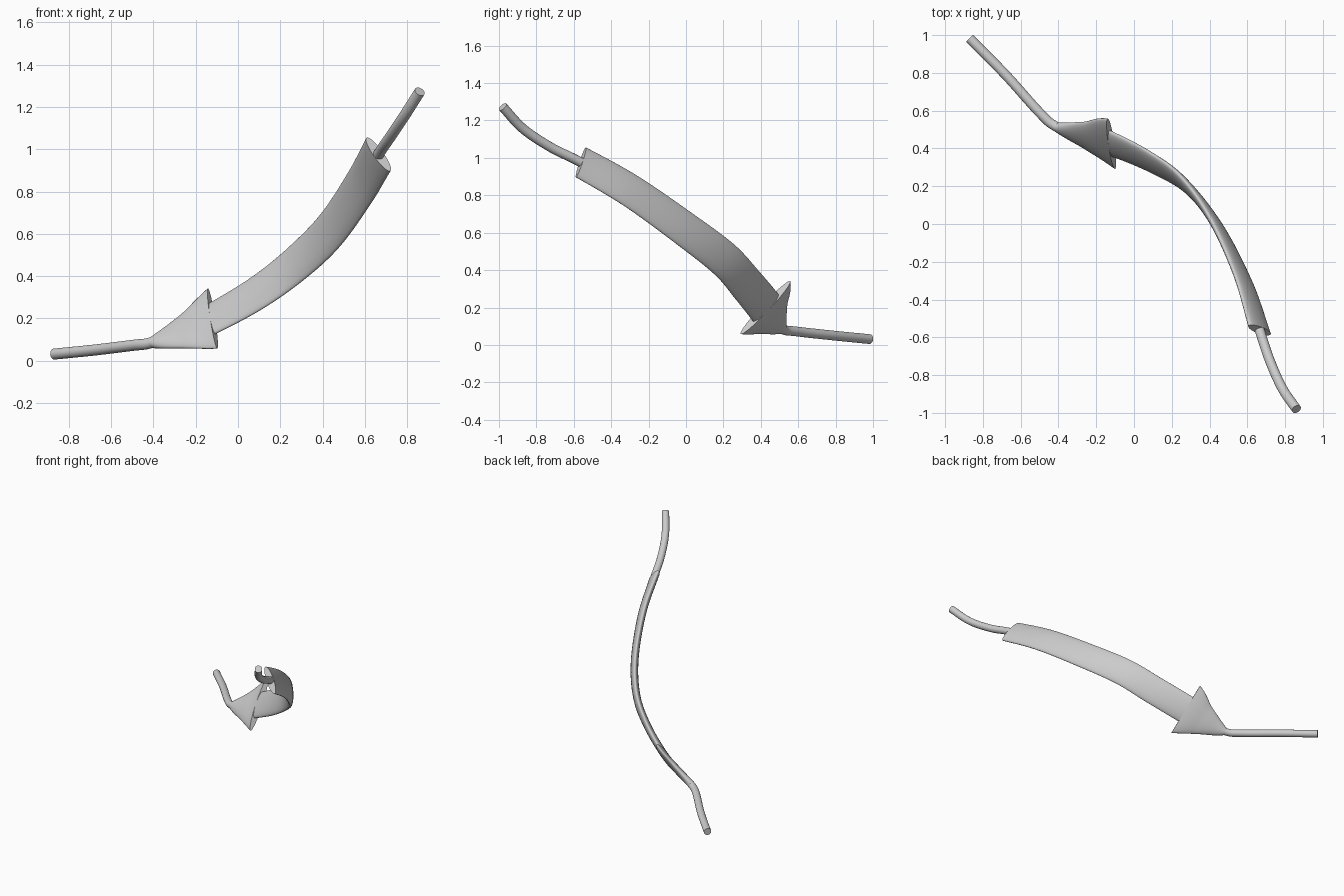
import bpy, bmesh, math
from mathutils import Vector

if "Cube" in bpy.data.objects:
    bpy.data.objects.remove(bpy.data.objects["Cube"])

# Centre line of the whole chain, from the upper end to the lower end
PATH = [Vector(p) for p in [
    (.86, -.98, 1.273), (.785, -.87, 1.155), (.718, -.72, 1.055),
    (.665, -.562, .976), (.577, -.29, .82), (.435, 0, .615),
    (.27, .207, .455), (.09, .327, .32), (-.12, .425, .2),
    (-.255, .465, .14), (-.41, .515, .085), (-.5, .59, .072),
    (-.68, .79, .05), (-.87, .982, .031)]]
PTS = [2 * PATH[0] - PATH[1]] + PATH + [2 * PATH[-1] - PATH[-2]]
SIDE_A = Vector((.56, -.25, -.79))    # broad direction at the ribbon start
SIDE_B = Vector((.14, -.69, -.705))   # broad direction at the arrowhead
R = .026                              # tube radius and half thickness


def point(t):
    i = min(max(int(t), 0), len(PATH) - 2)
    u = t - i
    a, b, c, d = PTS[i:i + 4]
    return .5 * (2 * b + (c - a) * u + (2 * a - 5 * b + 4 * c - d) * u * u
                 + (3 * b - a - 3 * c + d) * u ** 3)


def sweep(name, t0, t1, w0, w1, steps, sides=40):
    """Elliptical section swept along part of the path, closed at both ends."""
    bm = bmesh.new()
    rings = []
    for k in range(steps + 1):
        f = k / steps
        t = t0 + (t1 - t0) * f
        tan = (point(t + .01) - point(t - .01)).normalized()
        side = SIDE_A.lerp(SIDE_B, min(max((t - 3) / 5, 0), 1))
        side = (side - tan * side.dot(tan)).normalized()
        up = tan.cross(side)
        w = w0 + (w1 - w0) * f
        c = point(t)
        rings.append([bm.verts.new(c + side * w * math.cos(a) + up * R * math.sin(a))
                      for a in (2 * math.pi * j / sides for j in range(sides))])
    for p, q in zip(rings, rings[1:]):
        for j in range(sides):
            n = (j + 1) % sides
            bm.faces.new((p[j], p[n], q[n], q[j]))
    bm.faces.new(rings[0][::-1])
    bm.faces.new(rings[-1])
    bmesh.ops.recalc_face_normals(bm, faces=bm.faces)
    # smooth skin, sharp end caps
    for face in bm.faces:
        face.smooth = len(face.verts) == 4
    for e in bm.edges:
        e.smooth = all(len(face.verts) == 4 for face in e.link_faces)
    me = bpy.data.meshes.new(name)
    bm.to_mesh(me)
    bm.free()
    bpy.context.collection.objects.link(bpy.data.objects.new(name, me))


sweep("upper_tube", 0, 3.05, R, R, 36, 24)
sweep("ribbon", 3, 8.05, .1, .1, 60)
sweep("arrowhead", 8, 10, .195, R, 30)
sweep("lower_tube", 10, 13, R, R, 36, 24)
